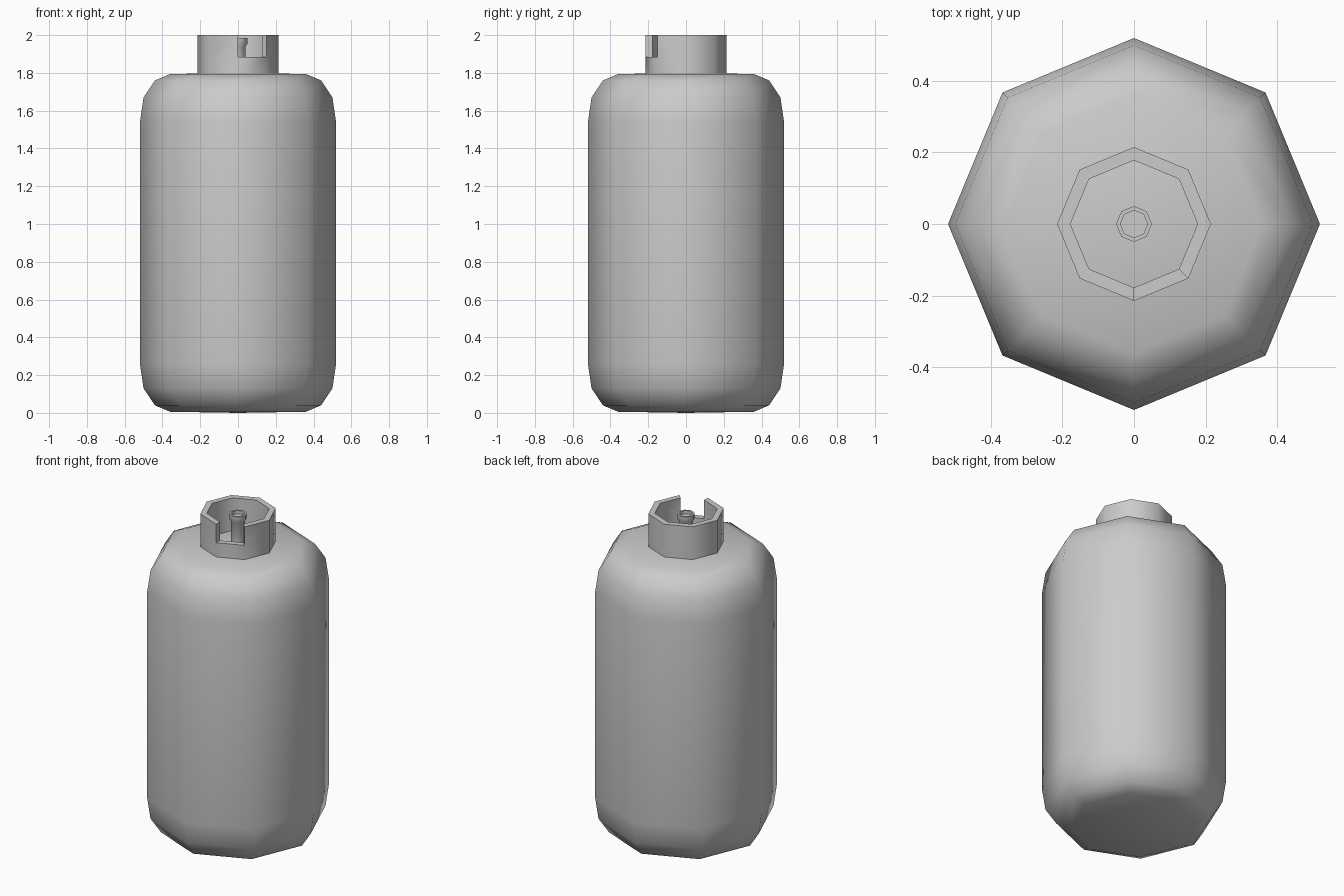
import bpy, bmesh
from math import cos, sin, pi, radians

if "Cube" in bpy.data.objects:
    bpy.data.objects.remove(bpy.data.objects["Cube"])

SIDES = 8


def finish(name, bm, angle):
    bmesh.ops.remove_doubles(bm, verts=bm.verts, dist=1e-5)
    bmesh.ops.recalc_face_normals(bm, faces=bm.faces)
    mesh = bpy.data.meshes.new(name)
    bm.to_mesh(mesh)
    bm.free()
    obj = bpy.data.objects.new(name, mesh)
    bpy.context.collection.objects.link(obj)
    bpy.ops.object.select_all(action='DESELECT')
    obj.select_set(True)
    bpy.context.view_layer.objects.active = obj
    bpy.ops.object.shade_smooth_by_angle(angle=radians(angle))
    return obj


def lathe(name, profile, angle=50):
    """Spin an (r, z) profile into an eight-sided solid."""
    bm = bmesh.new()
    pts = [bm.verts.new((r, 0, z)) for r, z in profile]
    edges = [bm.edges.new(pair) for pair in zip(pts, pts[1:])]
    bmesh.ops.spin(bm, geom=pts + edges, cent=(0, 0, 0), axis=(0, 0, 1),
                   angle=2 * pi, steps=SIDES, use_merge=False)
    return finish(name, bm, angle)


# Tank body with rounded shoulders, mirrored top to bottom
half = [(0, 0), (0.36, 0.006), (0.44, 0.04), (0.50, 0.13), (0.52, 0.265)]
lathe("tank_body", half + [(r, 1.80 - z) for r, z in reversed(half)])

# Valve collar: open ring with one upper panel left out at the front right
R_OUT, R_IN = 0.215, 0.178
BASE, SILL, TOP = 1.785, 1.885, 2.0
GAP = 6
bm = bmesh.new()


def quad(*coords):
    bm.faces.new([bm.verts.new((r * cos(k * pi / 4), r * sin(k * pi / 4), z))
                  for r, k, z in coords])


for k in range(SIDES):
    n = k + 1
    rim = SILL if k == GAP else TOP
    levels = [BASE, SILL] if k == GAP else [BASE, SILL, TOP]
    for r in (R_OUT, R_IN):
        for lo, hi in zip(levels, levels[1:]):
            quad((r, k, lo), (r, n, lo), (r, n, hi), (r, k, hi))
    for z in (rim, BASE):
        quad((R_OUT, k, z), (R_OUT, n, z), (R_IN, n, z), (R_IN, k, z))
for k in (GAP, GAP + 1):
    quad((R_OUT, k, SILL), (R_IN, k, SILL), (R_IN, k, TOP), (R_OUT, k, TOP))
finish("valve_collar", bm, 50)

# Valve stem with flared, hollow head
lathe("valve_stem", [(0, 1.785), (0.04, 1.785), (0.04, 1.94), (0.05, 1.955),
                     (0.05, 1.985), (0.038, 1.985), (0.038, 1.965), (0, 1.965)])
